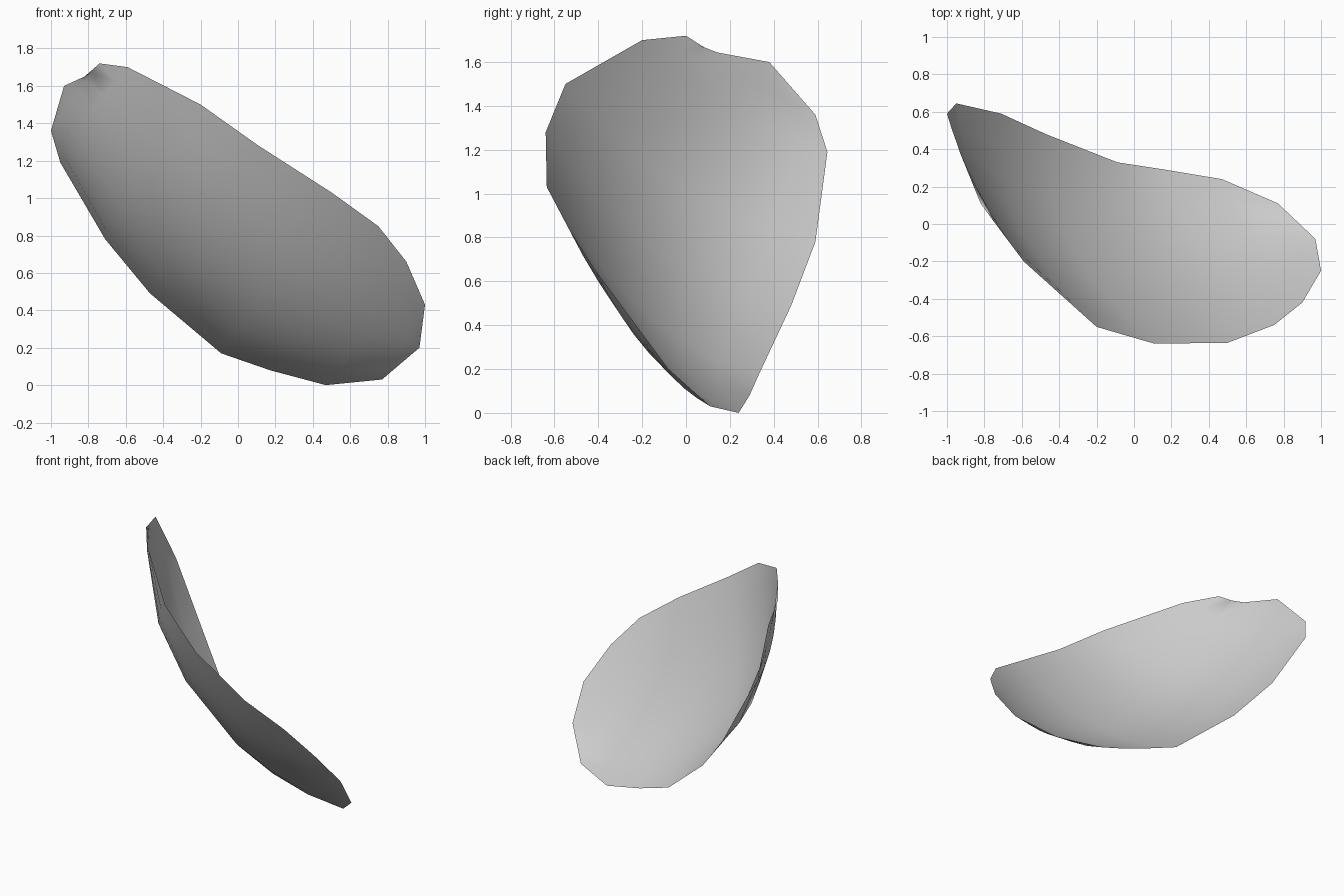
import bpy
import bmesh
from mathutils import Vector

cube = bpy.data.objects.get("Cube")
if cube:
    bpy.data.objects.remove(cube, do_unlink=True)


def make_material(name, colour):
    material = bpy.data.materials.new(name)
    material.use_nodes = True
    material.diffuse_color = colour
    material.node_tree.nodes["Principled BSDF"].inputs["Base Color"].default_value = colour
    return material


# Cross ribs from the notched tip to the base: upper rim, lower rim, sag of the cup
ribs = [
    ((-.82, .11, 1.65), (-.93, .38, 1.6), 0),
    ((-.74, 0, 1.72), (-1, .59, 1.36), .02),
    ((-.59, -.2, 1.7), (-.95, .645, 1.19), .08),
    ((-.2, -.55, 1.5), (-.71, .59, .78), .17),
    ((.11, -.64, 1.28), (-.47, .48, .49), .18),
    ((.5, -.635, 1.03), (-.09, .33, .17), .14),
    ((.75, -.54, .85), (.17, .29, .08), .14),
    ((.9, -.42, .66), (.47, .24, 0), .1),
    ((1, -.25, .43), (.77, .11, .03), .04),
]
base_point = Vector((.97, -.08, .2))
segments = 8

upper_rim = [Vector(rib[0]) for rib in ribs]
lower_rim = [Vector(rib[1]) for rib in ribs]
middles = [upper.lerp(lower, .5) for upper, lower in zip(upper_rim, lower_rim)]
middles.append(base_point)


def rib_points(index):
    """Points across the petal, bowed outwards and fuller towards the lower rim."""
    upper, lower, sag = upper_rim[index], lower_rim[index], ribs[index][2]
    along = middles[index + 1] - middles[max(index - 1, 0)]
    outward = (lower - upper).cross(along).normalized()
    for step in range(segments + 1):
        t = step / segments
        bow = t * (1 - t) * (3 + 2 * t)
        yield upper.lerp(lower, t) + outward * sag * bow


# Petal: one thin cupped sheet lofted through the ribs
bm = bmesh.new()
rows = [[bm.verts.new(point) for point in rib_points(i)] for i in range(len(ribs))]
for row, following in zip(rows, rows[1:]):
    for j in range(segments):
        bm.faces.new((row[j], row[j + 1], following[j + 1], following[j]))

# Base: a fan closing the last rib
end = bm.verts.new(base_point)
last = rows[-1]
for j in range(segments):
    bm.faces.new((last[j], last[j + 1], end))

# The hollow of the cup is the front of the sheet
bm.normal_update()
if sum((face.normal.z for face in bm.faces)) < 0:
    bmesh.ops.reverse_faces(bm, faces=bm.faces[:])
for face in bm.faces:
    face.smooth = True

mesh = bpy.data.meshes.new("petal")
bm.to_mesh(mesh)
bm.free()
mesh.materials.append(make_material("soft grey", (.6, .6, .6, 1)))
petal = bpy.data.objects.new("petal", mesh)
bpy.context.collection.objects.link(petal)
